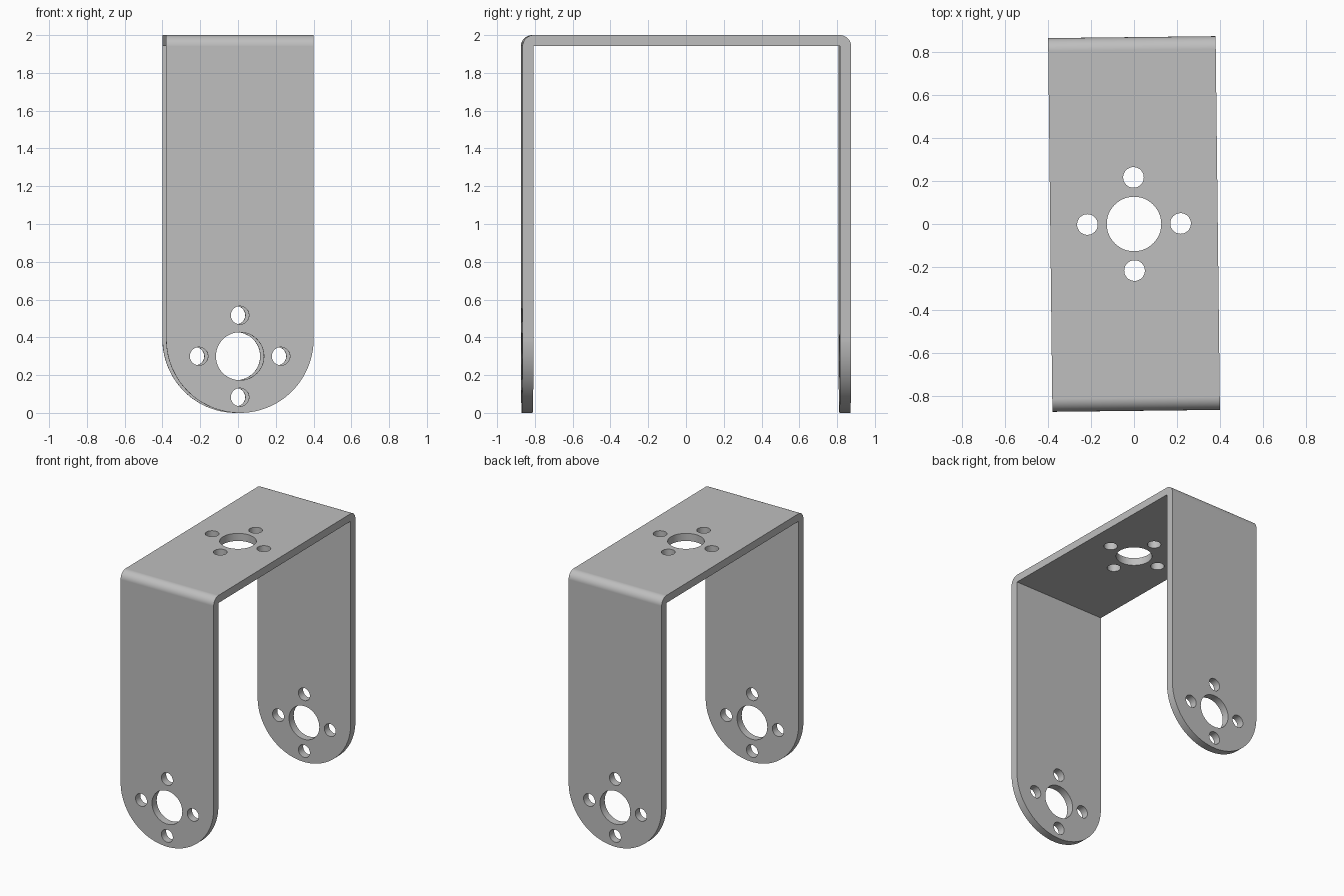
import bpy
import bmesh
from math import cos, sin, pi, radians
from mathutils import Matrix, Vector

cube = bpy.data.objects.get("Cube")
if cube:
    bpy.data.objects.remove(cube, do_unlink=True)

HALF_W, HALF_D, HEIGHT = 0.39, 0.87, 2.0
THICK, BEND = 0.058, 0.06
HUB_Z = 0.30
TURN = radians(0.66)

steel = bpy.data.materials.new("bracket grey")
steel.use_nodes = True
grey = (0.52, 0.52, 0.52, 1)
steel.diffuse_color = grey
steel.node_tree.nodes["Principled BSDF"].inputs["Base Color"].default_value = grey


def arc(cx, cy, r, start, end, n):
    """Points along an arc, ends included."""
    angles = [start + (end - start) * i / n for i in range(n + 1)]
    return [(cx + r * cos(a), cy + r * sin(a)) for a in angles]


def prism(bm, points, offset, sweep):
    """Extrude a closed outline of 3D points along a sweep vector."""
    face = bm.faces.new([bm.verts.new(Vector(p) + Vector(offset)) for p in points])
    result = bmesh.ops.extrude_face_region(bm, geom=[face])
    moved = [v for v in result["geom"] if isinstance(v, bmesh.types.BMVert)]
    bmesh.ops.translate(bm, verts=moved, vec=sweep)


def hole_pattern(bm, centre, rotation):
    """One large bore with four small holes around it."""
    spots = [(0, 0, 0.127)]
    spots += [(0.217 * cos(i * pi / 2), 0.217 * sin(i * pi / 2), 0.048) for i in range(4)]
    depth = 2.4 if centre[2] < 1 else 0.4
    for x, y, r in spots:
        place = Matrix.Translation(centre) @ rotation @ Matrix.Translation((x, y, 0))
        bmesh.ops.create_cone(bm, cap_ends=True, segments=48, radius1=r,
                              radius2=r, depth=depth, matrix=place)


def make_object(name, bm):
    bmesh.ops.recalc_face_normals(bm, faces=bm.faces)
    mesh = bpy.data.meshes.new(name)
    bm.to_mesh(mesh)
    bm.free()
    mesh.materials.append(steel)
    obj = bpy.data.objects.new(name, mesh)
    bpy.context.collection.objects.link(obj)
    return obj


# Folded strap: U profile with rounded outer bends, swept across the width
inner = HALF_D - THICK
outline = [(-inner, 0), (-inner, HEIGHT - THICK), (inner, HEIGHT - THICK), (inner, 0), (HALF_D, 0)]
outline += arc(HALF_D - BEND, HEIGHT - BEND, BEND, 0, pi / 2, 12)
outline += arc(BEND - HALF_D, HEIGHT - BEND, BEND, pi / 2, pi, 12)
outline += [(-HALF_D, 0)]
bm = bmesh.new()
prism(bm, [(0, y, z) for y, z in outline], (-HALF_W, 0, 0), (2 * HALF_W, 0, 0))
bracket = make_object("bracket", bm)

# Rounded leg ends: keep only what lies inside a round-bottomed outline
bm = bmesh.new()
ends = arc(0, HALF_W, HALF_W, pi, 2 * pi, 64)
# Widen the straight sides a hair so they do not coincide with the strap
ends = [(x * 1.0005, z) for x, z in ends] + [(HALF_W * 1.0005, 2.2), (-HALF_W * 1.0005, 2.2)]
prism(bm, [(x, 0, z) for x, z in ends], (0, -1.2, 0), (0, 2.4, 0))
end_shape = make_object("leg_end_cutter", bm)

# Mounting holes through both legs and the top plate
bm = bmesh.new()
hole_pattern(bm, (0, 0, HUB_Z), Matrix.Rotation(pi / 2, 4, "X"))
hole_pattern(bm, (0, 0, HEIGHT), Matrix.Identity(4))
holes = make_object("hole_cutter", bm)

for cutter, mode in ((end_shape, "INTERSECT"), (holes, "DIFFERENCE")):
    cutter.hide_render = True
    cut = bracket.modifiers.new(cutter.name, "BOOLEAN")
    cut.operation = mode
    cut.solver = "EXACT"
    cut.object = cutter

# Bake the cuts and drop the cutters
bpy.context.view_layer.update()
graph = bpy.context.evaluated_depsgraph_get()
baked = bpy.data.meshes.new_from_object(bracket.evaluated_get(graph))
bracket.modifiers.clear()
bracket.data = baked
baked.name = "bracket"
for cutter in (end_shape, holes):
    bpy.data.objects.remove(cutter, do_unlink=True)

# Slight turn about the vertical axis
baked.transform(Matrix.Rotation(TURN, 4, "Z"))

# Smooth bends and bores, crisp plate edges
bpy.ops.object.select_all(action="DESELECT")
bracket.select_set(True)
bpy.context.view_layer.objects.active = bracket
bpy.ops.object.shade_smooth_by_angle(angle=radians(30))
normals = bracket.modifiers.new("flat plates", "WEIGHTED_NORMAL")
normals.keep_sharp = True
